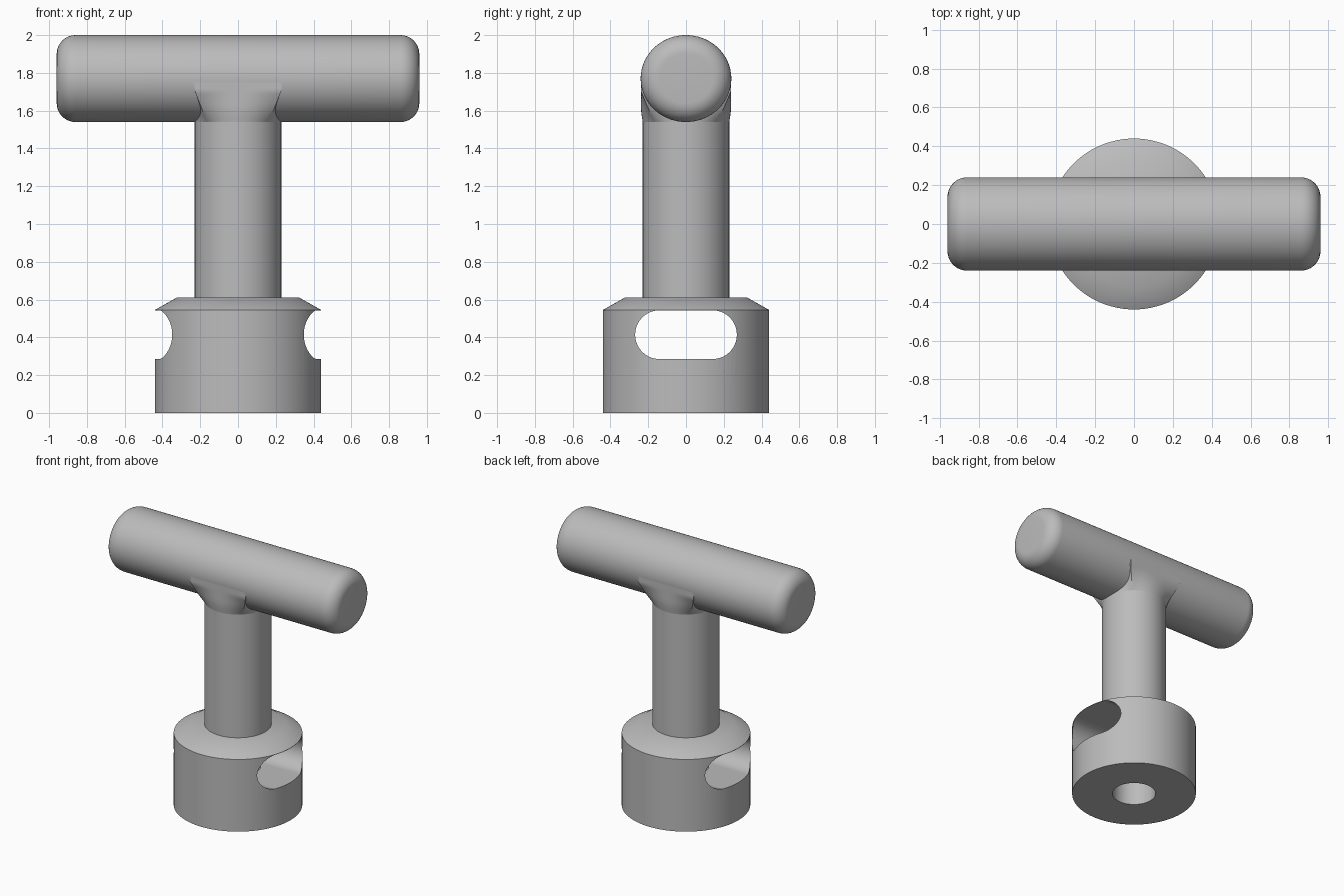
import bpy, bmesh, math

old = bpy.data.objects.get("Cube")
if old:
    bpy.data.objects.remove(old, do_unlink=True)

SIDES = 96
grey = bpy.data.materials.new("plain grey")
grey.use_nodes = True
grey.diffuse_color = (0.5, 0.5, 0.5, 1)
grey.node_tree.nodes["Principled BSDF"].inputs["Base Color"].default_value = (0.5, 0.5, 0.5, 1)


def loft(name, rings, loop_closed=False):
    """Skin a list of equal-length rings; cap the ends or join them."""
    bm = bmesh.new()
    loops = [[bm.verts.new(p) for p in ring] for ring in rings]
    pairs = list(zip(loops, loops[1:]))
    for a, b in pairs:
        n = len(a)
        for i in range(n):
            j = (i + 1) % n
            bm.faces.new((a[i], a[j], b[j], b[i]))
    bm.faces.new(loops[0][::-1])
    bm.faces.new(loops[-1])
    bmesh.ops.recalc_face_normals(bm, faces=bm.faces)
    mesh = bpy.data.meshes.new(name)
    bm.to_mesh(mesh)
    bm.free()
    mesh.materials.append(grey)
    obj = bpy.data.objects.new(name, mesh)
    bpy.context.collection.objects.link(obj)
    return obj


def select(obj):
    bpy.ops.object.select_all(action='DESELECT')
    obj.select_set(True)
    bpy.context.view_layer.objects.active = obj


def smooth(obj, angle=30):
    select(obj)
    bpy.ops.object.shade_smooth_by_angle(angle=math.radians(angle))


def cut(obj, cutter):
    mod = obj.modifiers.new("cut", 'BOOLEAN')
    mod.operation = 'DIFFERENCE'
    mod.solver = 'EXACT'
    mod.object = cutter
    select(obj)
    bpy.ops.object.modifier_apply(modifier=mod.name)
    bpy.data.objects.remove(cutter, do_unlink=True)


ANGLES = [2 * math.pi * i / SIDES for i in range(SIDES)]


def ring(r, z):
    return [(r * math.cos(a), r * math.sin(a), z) for a in ANGLES]


# Chamfered base collar
collar = loft("base_collar", [ring(0.44, 0), ring(0.44, 0.545), ring(0.325, 0.61)])

# Rounded slot running through the collar from side to side
profile = []
for a in ANGLES:
    side = 0.14 if math.cos(a) >= 0 else -0.14
    profile.append((side + 0.129 * math.cos(a), 0.414 + 0.129 * math.sin(a)))
cut(collar, loft("slot_cutter", [[(x, y, z) for y, z in profile] for x in (-0.6, 0.6)]))

# Bore from the underside up to the slot
cut(collar, loft("bore_cutter", [ring(0.153, -0.1), ring(0.153, 0.4)]))
smooth(collar)

# Upright shaft
shaft = loft("shaft", [ring(0.229, 0.605), ring(0.229, 1.6)])
smooth(shaft)

# Round-to-square neck blending the shaft into the handle
neck_rings = []
for step in range(13):
    t = step / 12
    blend = min(1, t * 1.1)
    half_y = 0.229 + 0.01 * math.sin(min(1, t * 2) * math.pi / 2)
    pts = []
    for a in ANGLES:
        c, s = math.cos(a), math.sin(a)
        stretch = 1 + blend * (1 / max(abs(c), abs(s)) - 1)
        pts.append((0.229 * c * stretch, half_y * s * stretch, 1.54 + 0.18 * t))
    neck_rings.append(pts)
neck_rings.append([(x, y, 1.77) for x, y, z in neck_rings[-1]])
smooth(loft("neck", neck_rings), 35)

# Crossbar handle with rounded ends
FILLET = 0.1
ends = [(0.96 - FILLET + FILLET * math.sin(k * math.pi / 20),
         FILLET * (1 - math.cos(k * math.pi / 20))) for k in range(11)]
stations = [(-x, d) for x, d in reversed(ends)] + ends
handle = loft("handle", [[(x, (0.24 - d) * math.cos(a), 1.77 + (0.23 - d) * math.sin(a))
                          for a in ANGLES] for x, d in stations])
smooth(handle)
